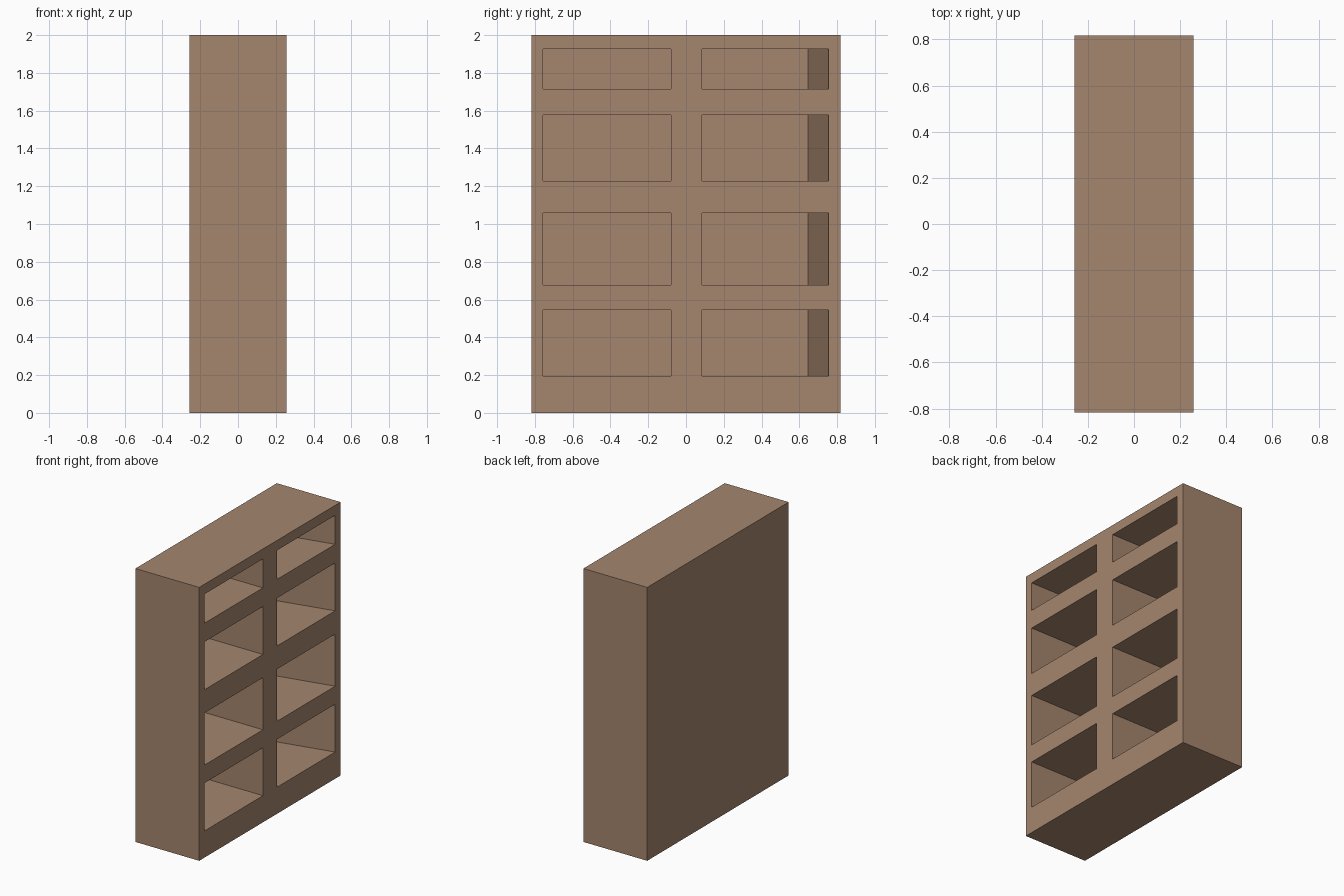
import bpy, bmesh

if "Cube" in bpy.data.objects:
    bpy.data.objects.remove(bpy.data.objects["Cube"])

HX, HY, H = 0.258, 0.817, 2.0      # half depth, half width, height
BACK = HX - 0.49                   # x of the compartment backs

wood = bpy.data.materials.new("warm brown wood")
wood.diffuse_color = (0.376, 0.238, 0.156, 1)
wood.use_nodes = True
wood.node_tree.nodes["Principled BSDF"].inputs["Base Color"].default_value = wood.diffuse_color

# Grid lines of the open face; odd columns and odd rows are compartments
ys = [-HY, -0.757, -0.08, 0.085, 0.755, HY]
zs = [0, 0.195, 0.545, 0.677, 1.058, 1.228, 1.578, 1.715, 1.927, H]

bm = bmesh.new()

def quad(*pts):
    bm.faces.new([bm.verts.new(p) for p in pts])

def rect(x, y0, y1, z0, z1):
    return [(x, y0, z0), (x, y1, z0), (x, y1, z1), (x, y0, z1)]

# Open face with recessed compartments
for i in range(len(ys) - 1):
    for j in range(len(zs) - 1):
        y0, y1, z0, z1 = ys[i], ys[i + 1], zs[j], zs[j + 1]
        rim = rect(HX, y0, y1, z0, z1)
        if i % 2 and j % 2:
            # the right-hand column has a slanted outer wall
            yb = 0.645 if i == 3 else y1
            back = rect(BACK, y0, yb, z0, z1)
            for k in range(4):
                n = (k + 1) % 4
                quad(rim[k], rim[n], back[n], back[k])
            quad(*back)
        else:
            quad(*rim)

# Back panel, then sides, top and bottom strips sharing the grid lines
quad(*rect(-HX, -HY, HY, 0, H)[::-1])
for y, s in ((-HY, 1), (HY, -1)):
    quad(*[(-HX, y, 0), (HX, y, 0), (HX, y, H), (-HX, y, H)][::s])
for z, s in ((0, -1), (H, 1)):
    quad(*[(-HX, -HY, z), (HX, -HY, z), (HX, HY, z), (-HX, HY, z)][::s])

bmesh.ops.remove_doubles(bm, verts=bm.verts, dist=1e-4)

mesh = bpy.data.meshes.new("shelf_cabinet")
bm.to_mesh(mesh)
bm.free()
mesh.materials.append(wood)
cabinet = bpy.data.objects.new("shelf_cabinet", mesh)
bpy.context.collection.objects.link(cabinet)
